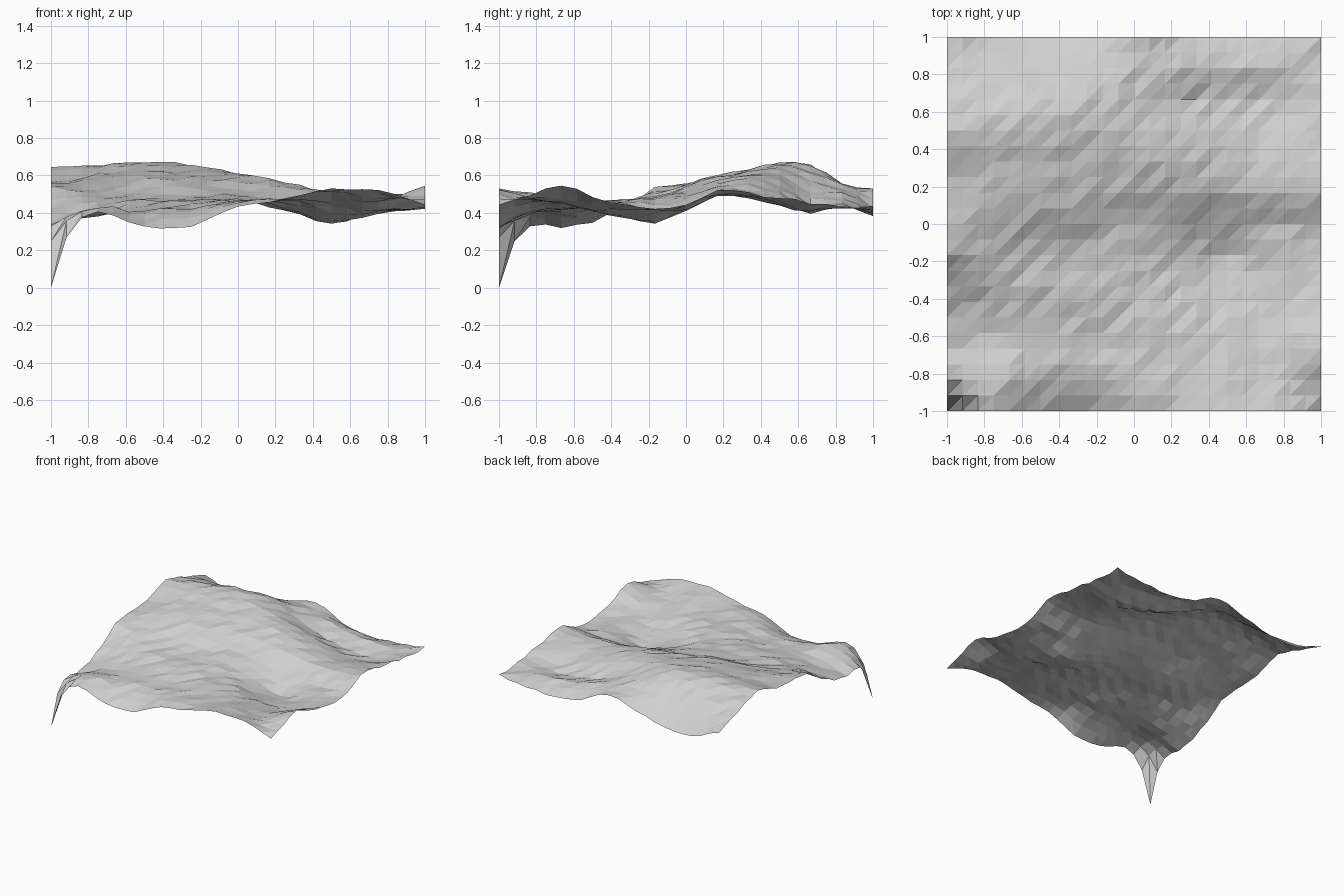
import bpy, bmesh, math, random

random.seed(4)
N = 24  # cells per side

# coarse relief survey: rows run front (y=-1) to back (y=1), columns left to right
RELIEF = [
    [.34, .42, .32, .33, .44, .47, .525, .52, .435],
    [.36, .43, .40, .41, .46, .475, .505, .48, .50],
    [.325, .39, .42, .425, .455, .465, .465, .46, .55],
    [.35, .40, .43, .44, .46, .46, .43, .42, .48],
    [.43, .455, .465, .47, .465, .43, .37, .40, .44],
    [.53, .50, .475, .475, .475, .415, .35, .405, .42],
    [.555, .545, .54, .53, .50, .455, .415, .425, .44],
    [.555, .595, .605, .585, .56, .53, .495, .49, .515],
    [.59, .61, .625, .62, .60, .57, .50, .48, .505],
    [.64, .655, .67, .65, .61, .55, .47, .44, .48],
    [.60, .62, .65, .645, .575, .47, .42, .405, .455],
    [.54, .54, .53, .56, .545, .50, .455, .43, .435],
    [.49, .405, .405, .47, .53, .43, .385, .40, .43],
]


def spline(values, t):
    """Smooth curve through evenly spaced values, t in 0..1."""
    last = len(values) - 1
    s = t * last
    i = min(int(s), last - 1)
    f = s - i
    b, c = values[i], values[i + 1]
    a = values[i - 1] if i > 0 else 2 * b - c
    d = values[i + 2] if i + 2 <= last else 2 * c - b
    return b + .5 * f * (c - a + f * (2*a - 5*b + 4*c - d + f * (3*(b - c) + d - a)))


def height(i, j):
    z = spline([spline(row, i / N) for row in RELIEF], j / N)
    # small rocky roughness
    z += random.uniform(-.009, .009)
    # sharp drop at the front left corner
    z -= .34 * math.exp(-1.25 * (i + j))
    return 0.0 if i + j == 0 else z


# terrain sheet, split into triangles along one diagonal
bm = bmesh.new()
grid = [[bm.verts.new((2 * i / N - 1, 2 * j / N - 1, height(i, j)))
         for i in range(N + 1)] for j in range(N + 1)]
for j in range(N):
    for i in range(N):
        a, b = grid[j][i], grid[j][i + 1]
        c, d = grid[j + 1][i + 1], grid[j + 1][i]
        bm.faces.new((a, b, c))
        bm.faces.new((a, c, d))

mesh = bpy.data.meshes.new("terrain")
bm.to_mesh(mesh)
bm.free()
terrain = bpy.data.objects.new("terrain", mesh)
bpy.context.collection.objects.link(terrain)

grey = bpy.data.materials.new("light grey")
grey.diffuse_color = (.63, .63, .63, 1)
mesh.materials.append(grey)
